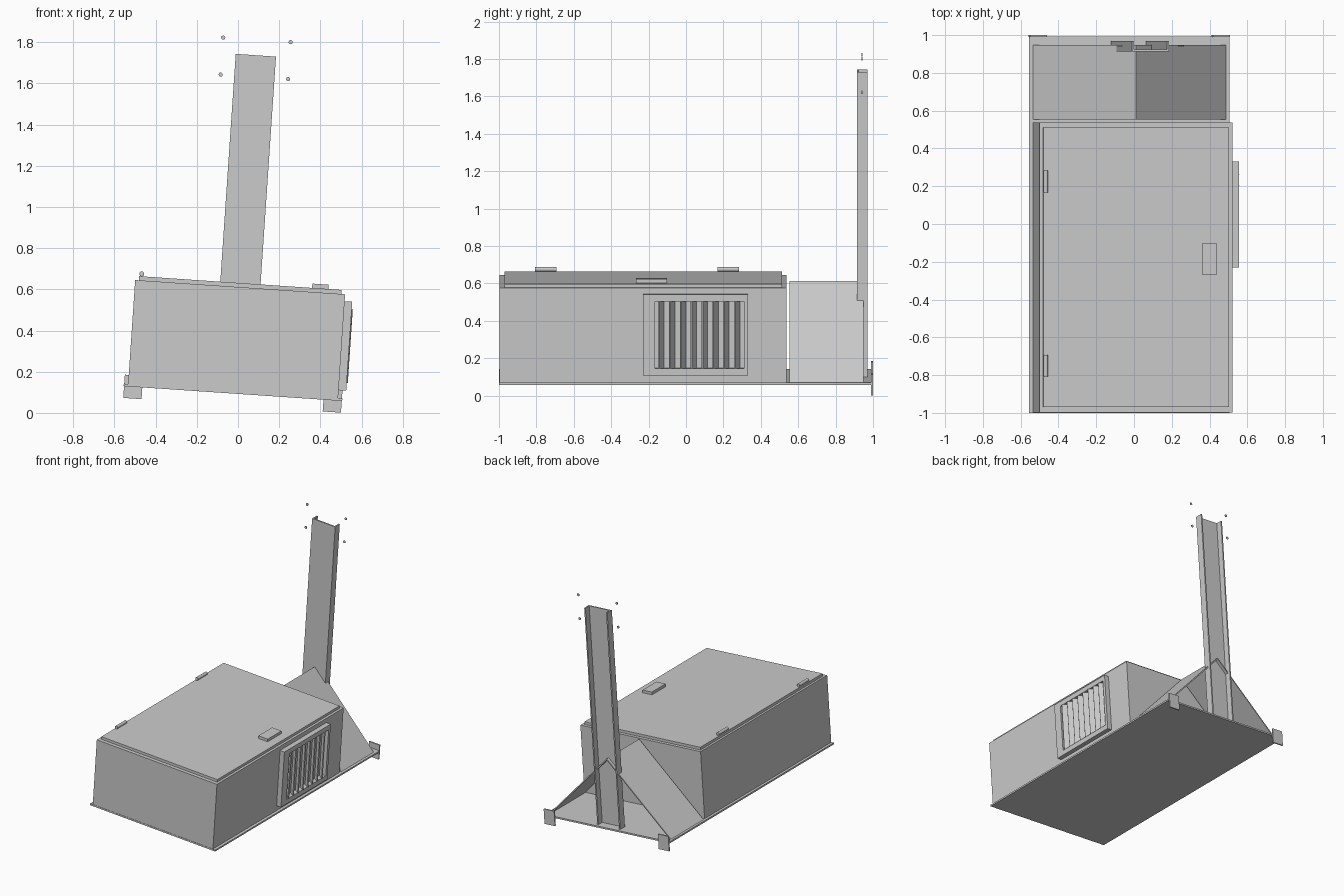
import bpy, bmesh, math
from mathutils import Matrix, Vector

if "Cube" in bpy.data.objects:
    bpy.data.objects.remove(bpy.data.objects["Cube"])

# whole unit leans about the y axis
TILT = Matrix.Rotation(math.radians(3.88), 4, 'Y') @ Matrix.Translation((-0.031, 0, 0))

GREY = bpy.data.materials.new("painted_grey")
GREY.diffuse_color = (0.6, 0.6, 0.6, 1)
GREY.use_nodes = True
GREY.node_tree.nodes["Principled BSDF"].inputs["Base Color"].default_value = GREY.diffuse_color


def finish(name, bm):
    bmesh.ops.recalc_face_normals(bm, faces=bm.faces[:])
    bm.transform(TILT)
    me = bpy.data.meshes.new(name)
    bm.to_mesh(me)
    bm.free()
    me.materials.append(GREY)
    ob = bpy.data.objects.new(name, me)
    bpy.context.collection.objects.link(ob)
    return ob


def box(name, x, y, z, turn=0):
    bm = bmesh.new()
    c = Vector([(r[0] + r[1]) / 2 for r in (x, y, z)])
    s = [r[1] - r[0] for r in (x, y, z)]
    bmesh.ops.create_cube(bm, size=1, matrix=Matrix.Translation(c)
                          @ Matrix.Rotation(turn, 4, 'Z') @ Matrix.Diagonal((*s, 1)))
    return finish(name, bm)


def prism(name, pts, direction):
    bm = bmesh.new()
    f = bm.faces.new([bm.verts.new(p) for p in pts])
    r = bmesh.ops.extrude_face_region(bm, geom=[f])
    bmesh.ops.translate(bm, vec=direction,
                        verts=[v for v in r['geom'] if isinstance(v, bmesh.types.BMVert)])
    return finish(name, bm)


def rod(name, centre, radius, length, sides):
    bm = bmesh.new()
    bmesh.ops.create_cone(bm, cap_ends=True, segments=sides, radius1=radius, radius2=radius,
                          depth=length, matrix=Matrix.Translation(centre)
                          @ Matrix.Rotation(math.pi / 2, 4, 'X'))
    ob = finish(name, bm)
    for p in ob.data.polygons:
        p.use_smooth = len(p.vertices) == 4
    return ob


# base, cabinet and lid
box("base_plate", (-0.532, 0.532), (-1, 0.992), (0.092, 0.104))
box("cabinet", (-0.511, 0.511), (-0.998, 0.537), (0.104, 0.61))
box("lid", (-0.493, 0.493), (-0.97, 0.512), (0.61, 0.63))
box("lid_latch", (0.349, 0.428), (-0.268, -0.102), (0.63, 0.651))
for y in (-0.75, 0.225):
    rod("lid_hinge", (-0.481, y, 0.642), 0.012, 0.115, 16)

# tent-shaped brace made of two thin panels
prism("brace", [(x, 0.553, z) for x, z in
                ((-0.513, 0.104), (0, 0.611), (0.513, 0.104),
                 (0.501, 0.104), (0, 0.599), (-0.501, 0.104))], (0, 0.395, 0))

# mast channel, open to the back
W, T = 0.098, 0.01
prism("mast", [(x, y, 0.104) for x, y in
               ((-W, 0.914), (W, 0.914), (W, 0.97), (W - T, 0.97), (W - T, 0.914 + T),
                (T - W, 0.914 + T), (T - W, 0.97), (-W, 0.97))], (0, 0, 1.635))

# mirrored back tabs and sign bolts
for s in (-1, 1):
    box("back_tab", sorted((s * 0.441, s * 0.53)), (0.99, 1.0), (0.035, 0.148))
    for z in (1.634, 1.814):
        rod("sign_bolt", (s * 0.164, 0.942, z), 0.01, 0.005, 12)

# vent frame on the right side
X = (0.511, 0.548)
for z in ((0.143, 0.18), (0.539, 0.576)):
    box("vent_rail", X, (-0.23, 0.332), z)
for y in ((-0.23, -0.165), (0.31, 0.332)):
    box("vent_post", X, y, (0.18, 0.539))

# angled vent slats
for i in range(8):
    y = -0.133 + i * 0.058
    box("vent_slat", (0.511, 0.555), (y - 0.004, y + 0.004), (0.18, 0.539),
        math.radians(-35))
